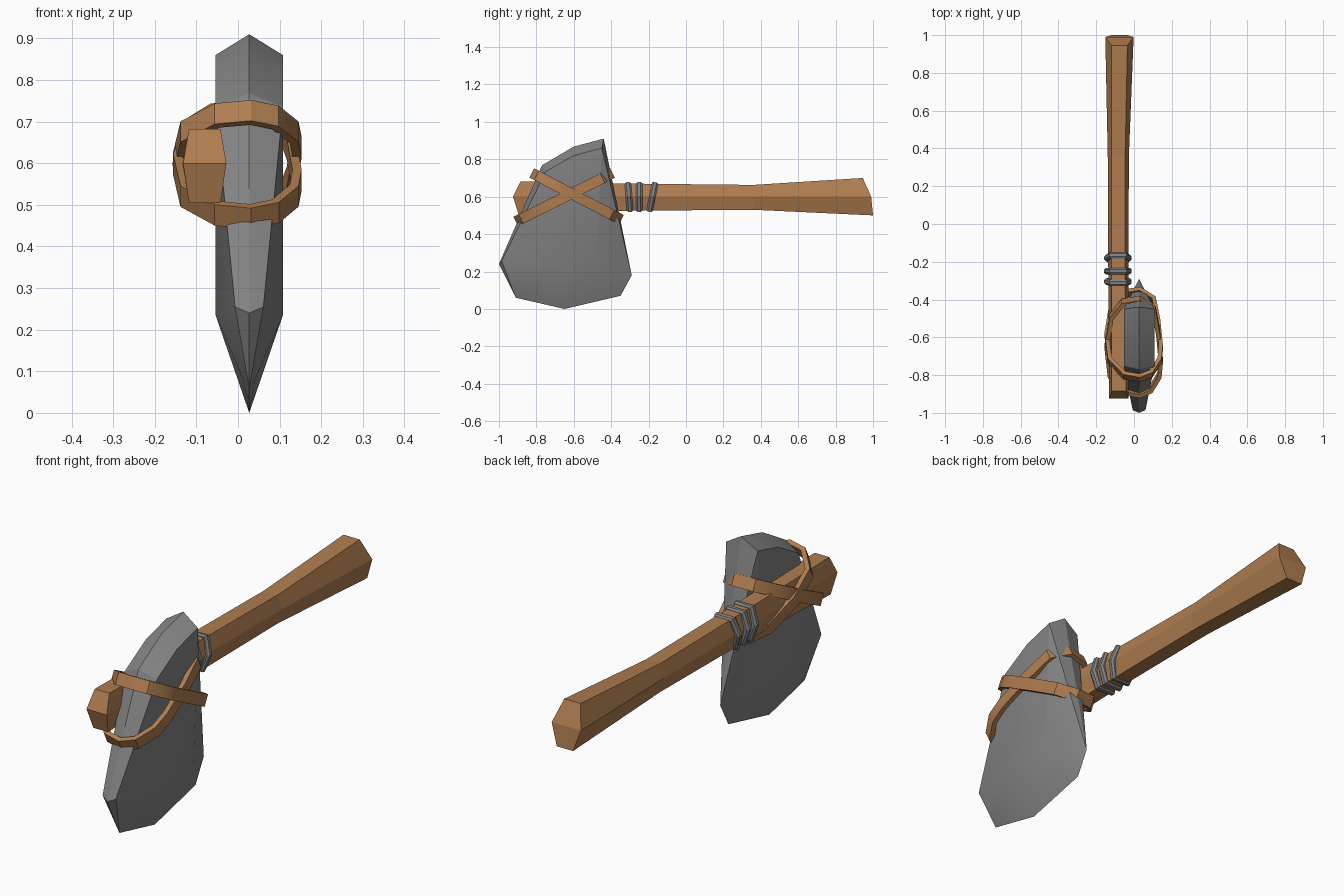
import bpy, bmesh
from mathutils import Vector

if "Cube" in bpy.data.objects:
    bpy.data.objects.remove(bpy.data.objects["Cube"])


def material(name, rgb):
    m = bpy.data.materials.new(name)
    m.diffuse_color = (*rgb, 1)
    m.use_nodes = True
    m.node_tree.nodes["Principled BSDF"].inputs["Base Color"].default_value = m.diffuse_color
    return m


WOOD = material("brown wood", (0.43, 0.205, 0.08))
STONE = material("grey stone", (0.23, 0.23, 0.23))
CORD = material("grey cord", (0.22, 0.225, 0.235))


def finish(bm, name, mat, smooth=None):
    bmesh.ops.recalc_face_normals(bm, faces=bm.faces)
    me = bpy.data.meshes.new(name)
    bm.to_mesh(me)
    bm.free()
    me.materials.append(mat)
    ob = bpy.data.objects.new(name, me)
    bpy.context.collection.objects.link(ob)
    if smooth:
        bpy.ops.object.select_all(action='DESELECT')
        ob.select_set(True)
        bpy.context.view_layer.objects.active = ob
        bpy.ops.object.shade_smooth_by_angle(angle=smooth)
    return ob


def bridge(bm, rings, closed=False):
    n = len(rings[0])
    pairs = list(zip(rings, rings[1:]))
    if closed:
        pairs.append((rings[-1], rings[0]))
    for a, b in pairs:
        for i in range(n):
            j = (i + 1) % n
            bm.faces.new((a[i], a[j], b[j], b[i]))


def closed_sweep(name, path, axis, profile, mat, smooth=None):
    """Sweep a (outward, along axis) profile round a closed flat path."""
    path = [Vector(p) for p in path]
    axis = Vector(axis).normalized()
    centre = sum(path, Vector()) / len(path)
    bm = bmesh.new()
    rings = []
    for i, p in enumerate(path):
        tangent = path[(i + 1) % len(path)] - path[i - 1]
        out = tangent.cross(axis).normalized()
        if out.dot(p - centre) < 0:
            out = -out
        rings.append([bm.verts.new(p + out * r + axis * a) for r, a in profile])
    bridge(bm, rings, closed=True)
    return finish(bm, name, mat, smooth)


# Handle: six-sided, flaring to the butt, with ridged ends
# (y top, y middle, y bottom, centre x, half width, half top width, z bottom, z top)
bm = bmesh.new()
rings = []
for yt, ym, yb, cx, hw, tw, z0, z1 in [
        (-0.885, -0.925, -0.895, -0.08, 0.052, 0.038, 0.505, 0.682),
        (-0.30, -0.30, -0.30, -0.083, 0.053, 0.036, 0.525, 0.67),
        (0.36, 0.36, 0.36, -0.083, 0.056, 0.036, 0.53, 0.663),
        (0.945, 0.99, 1.0, -0.077, 0.075, 0.042, 0.50, 0.70)]:
    rings.append([bm.verts.new(c) for c in [
        (cx - hw, ym, 0.6), (cx - tw, yt, z1), (cx + tw, yt, z1),
        (cx + hw, ym, 0.6), (cx + tw, yb, z0), (cx - tw, yb, z0)]])
bridge(bm, rings)
for r in (rings[0], rings[-1]):
    bm.faces.new((r[0], r[1], r[2], r[3]))
    bm.faces.new((r[3], r[4], r[5], r[0]))
finish(bm, "handle", WOOD)

# Stone blade: convex hull of a centre outline and mirrored shoulder points
CX = 0.027
outline = [(-1.0, 0.24), (-0.91, 0.06), (-0.65, 0.0), (-0.35, 0.07), (-0.29, 0.18),
           (-0.44, 0.91), (-0.60, 0.868), (-0.77, 0.768)]
shoulders = [(-0.45, 0.86, 0.081), (-0.60, 0.82, 0.081), (-0.75, 0.735, 0.081),
             (-0.74, 0.235, 0.081), (-0.48, 0.235, 0.081), (-0.985, 0.255, 0.034),
             (-0.89, 0.08, 0.014)]
bm = bmesh.new()
for y, z in outline:
    bm.verts.new((CX, y, z))
for y, z, w in shoulders:
    for s in (-1, 1):
        bm.verts.new((CX + s * w, y, z))
res = bmesh.ops.convex_hull(bm, input=bm.verts)
bmesh.ops.delete(bm, geom=[v for v in bm.verts if not v.link_faces], context='VERTS')
bmesh.ops.dissolve_limit(bm, angle_limit=0.02, verts=bm.verts, edges=bm.edges)
finish(bm, "blade", STONE, 0.35)

# Two crossed straps lashing blade to handle, each a tilted loop
# (x, fraction of the way from front to back)
loop = [(0.03, 0), (0.09, 0.05), (0.135, 0.2), (0.142, 0.35), (0.128, 0.65),
        (0.105, 0.9), (0.03, 1), (-0.06, 0.97), (-0.12, 0.82), (-0.145, 0.5),
        (-0.128, 0.2), (-0.05, 0.03)]
flat = [(-0.011, -0.028), (0.011, -0.028), (0.011, 0.028), (-0.011, 0.028)]
for name, (y0, z0), (y1, z1) in [
        ("strap_high_front", (-0.815, 0.722), (-0.355, 0.482)),
        ("strap_low_front", (-0.90, 0.472), (-0.402, 0.722))]:
    path = [(x, y0 + (y1 - y0) * t, z0 + (z1 - z0) * t) for x, t in loop]
    closed_sweep(name, path, (0, z0 - z1, y1 - y0), flat, WOOD, 0.6)

# Three cord rings round the handle, the last ones slightly tilted
hexagon = [(-0.056, 0), (-0.036, 0.066), (0.036, 0.066),
           (0.056, 0), (0.036, -0.066), (-0.036, -0.066)]
cord = [(-0.015, -0.017), (0.008, -0.017), (0.017, -0.008),
        (0.017, 0.008), (0.008, 0.017), (-0.015, 0.017)]
for i, (y, tilt) in enumerate([(-0.305, -0.08), (-0.25, 0.0), (-0.18, 0.2)]):
    path = [(-0.085 + x, y + tilt * z, 0.598 + z) for x, z in hexagon]
    closed_sweep(f"cord_ring_{i + 1}", path, (0, 1, -tilt), cord, CORD)
